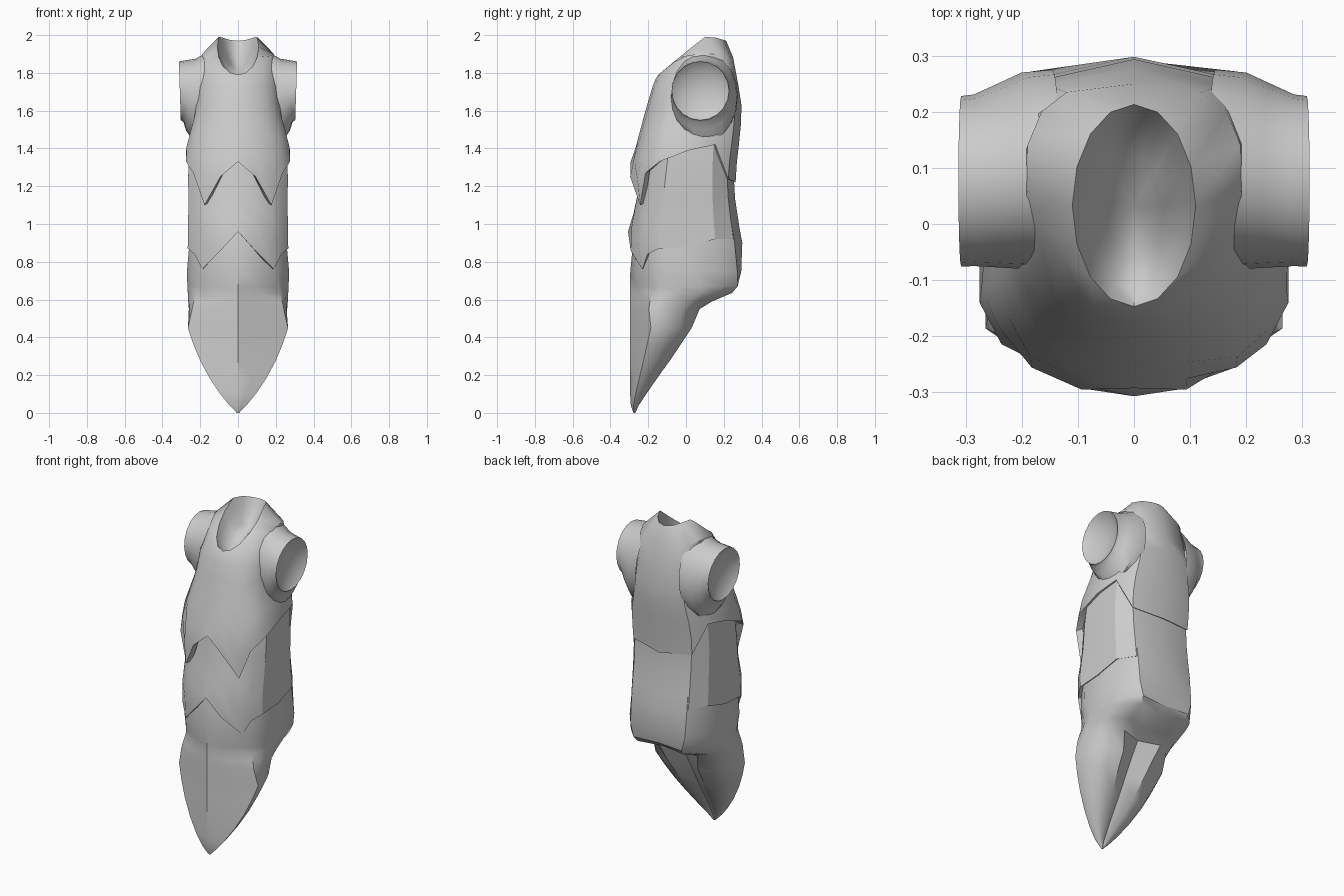
import bpy, bmesh, math

if "Cube" in bpy.data.objects:
    bpy.data.objects.remove(bpy.data.objects["Cube"])

# half cross-section, front centre to back centre: (x / half width, depth 0..1)
BODY = [(0, 0), (.34, .02), (.67, .085), (.86, .165), (1, .27), (1, .52), (.96, .77), (.72, .93), (0, 1)]
TAIL = [(0, 0), (.5, .16), (1, .34), (1, .46), (.96, .62), (.85, .82), (.68, .92), (.38, 1), (0, .82)]
N = len(BODY)


def interp(table, z):
    """Linear lookup in rows of (key, values...), keys falling."""
    if z >= table[0][0]:
        return table[0][1:]
    for a, b in zip(table, table[1:]):
        if z >= b[0]:
            t = (a[0] - z) / (a[0] - b[0])
            return [p + (q - p) * t for p, q in zip(a[1:], b[1:])]
    return table[-1][1:]


def section(table, zs, inset=0.0):
    """Half ring whose height can differ from column to column."""
    ring = []
    for i, z in enumerate(zs):
        w, yf, yb = interp(table, z)
        w, yf, yb = w - inset, yf + inset, yb - inset
        t = min(1, max(0, (.8 - z) / .35))
        u = BODY[i][0] * (1 - t) + TAIL[i][0] * t
        v = BODY[i][1] * (1 - t) + TAIL[i][1] * t
        ring.append((u * w, yf + v * (yb - yf), z))
    return ring


def mirrored(half):
    return half + [(-x, y, z) for x, y, z in half[-2:0:-1]]


def loft(name, rings, cap_start=None, cap_end=None, angle=28):
    bm = bmesh.new()
    rows = [[bm.verts.new(p) for p in r] for r in rings]
    n = len(rows[0])
    for a, b in zip(rows, rows[1:]):
        for i in range(n):
            j = (i + 1) % n
            bm.faces.new((a[i], a[j], b[j], b[i]))
    for row, tip in ((rows[0], cap_start), (rows[-1], cap_end)):
        if tip:
            c = bm.verts.new(tip)
            for i in range(n):
                bm.faces.new((row[i], row[(i + 1) % n], c))
    bmesh.ops.recalc_face_normals(bm, faces=bm.faces)
    me = bpy.data.meshes.new(name)
    bm.to_mesh(me)
    bm.free()
    ob = bpy.data.objects.new(name, me)
    bpy.context.collection.objects.link(ob)
    bpy.ops.object.select_all(action='DESELECT')
    ob.select_set(True)
    bpy.context.view_layer.objects.active = ob
    bpy.ops.object.shade_smooth_by_angle(angle=math.radians(angle))
    return ob


def plate_rows(table, top, bottom, steps):
    """Rows from a level top edge to a zigzag bottom edge with an inward lip."""
    rows = []
    for k in range(steps + 1):
        t = k / steps
        rows.append(mirrored(section(table, [top + (b - top) * t for b in bottom])))
    rows.append(mirrored(section(table, [b + .012 for b in bottom], .035)))
    return rows


# chest plate with tilted neck rim and hollow neck
neck_height = [(.21, 1.97), (.11, 2.0), (0, 1.915), (-.15, 1.79)]


def neck_ring(scale, drop):
    ring = []
    for i in range(N):
        a = math.pi * i / (N - 1)
        s, c = math.sin(a), math.cos(a)
        z = interp(neck_height, .03 - .18 * c)[0]
        ring.append((.11 * s * scale, .033 - .18 * c * scale, 1.89 + (z - 1.89) * scale - drop))
    return mirrored(ring)


shoulder = [(0, -.16, 1.77), (.07, -.135, 1.8), (.13, -.06, 1.86), (.17, .0, 1.89), (.19, .06, 1.9),
            (.19, .14, 1.9), (.165, .2, 1.885), (.12, .235, 1.88), (0, .25, 1.88)]
chest = [(1.75, .21, -.17, .275), (1.6, .222, -.215, .298), (1.4, .275, -.268, .278),
         (1.28, .275, -.31, .264), (1.1, .265, -.29, .26)]
chest_edge = [1.33, 1.25, 1.1, 1.27, 1.33, 1.39, 1.42, 1.24, 1.22]
loft("chest_plate", [neck_ring(.5, .09), neck_ring(.85, .04), neck_ring(1, 0), mirrored(shoulder)]
     + plate_rows(chest, 1.73, chest_edge, 5), cap_start=(0, .035, 1.79), angle=38)

# middle belly plate
belly = [(1.48, .25, -.2, .255), (1.3, .265, -.235, .25), (1.1, .262, -.265, .262),
         (.95, .265, -.31, .29), (.76, .268, -.3, .303)]
belly_edge = [.96, .86, .76, .84, .87, .88, .92, .92, .9]
loft("belly_plate", plate_rows(belly, 1.48, belly_edge, 5), cap_start=(0, 0, 1.48))

# lower body: rounded rear, then a pointed tapering tail
lower = [(1.05, .25, -.25, .27), (.9, .257, -.28, .298), (.75, .272, -.295, .308), (.67, .272, -.297, .3),
         (.635, .271, -.297, .265), (.59, .27, -.297, .15), (.55, .268, -.297, .08), (.45, .265, -.297, .03),
         (.36, .235, -.297, -.03), (.27, .197, -.297, -.09), (.18, .148, -.296, -.155), (.1, .094, -.296, -.21),
         (.04, .045, -.292, -.25), (0, .006, -.278, -.268)]
loft("lower_body", [mirrored(section(lower, [r[0]] * N)) for r in lower],
     cap_start=(0, 0, 1.05), cap_end=(0, -.273, 0), angle=35)

# short sleeves flaring into the torso, hollow ends: (x, lean, centre y, centre z, radius y, radius z)
sleeve = [(.145, .012, .1, 1.675, .175, .235), (.2, .035, .095, 1.67, .175, .238),
          (.25, .025, .085, 1.685, .162, .19),
          (.285, .004, .078, 1.703, .153, .163), (.308, -.005, .076, 1.705, .152, .155),
          (.302, -.005, .076, 1.705, .144, .147), (.275, 0, .076, 1.705, .1, .105)]
SIDES = 20
for side, label in ((1, "right"), (-1, "left")):
    rings = []
    for x, lean, cy, cz, ry, rz in sleeve:
        angles = [2 * math.pi * i / SIDES for i in range(SIDES)]
        rings.append([(side * (x - lean * math.sin(a)), cy + ry * math.cos(a), cz + rz * math.sin(a))
                      for a in angles])
    loft(label + "_sleeve", rings, cap_end=(side * .262, .076, 1.705), angle=40)
